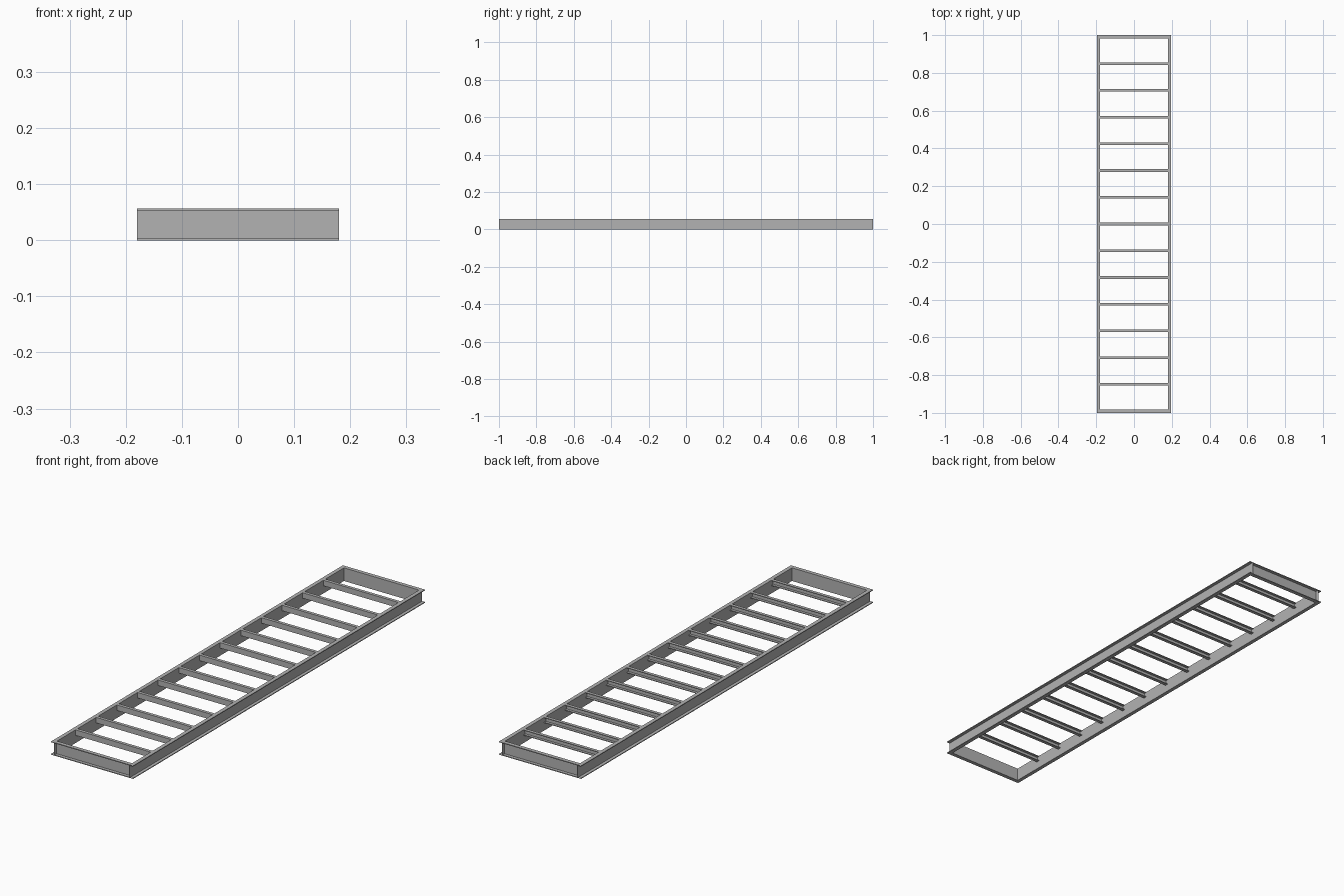
import bpy
import bmesh
from mathutils import Matrix, Vector

cube = bpy.data.objects.get("Cube")
if cube:
    bpy.data.objects.remove(cube, do_unlink=True)

STEEL = (0.45, 0.45, 0.45, 1.0)
steel = bpy.data.materials.new("grey_steel")
steel.use_nodes = True
steel.diffuse_color = STEEL
steel.node_tree.nodes["Principled BSDF"].inputs["Base Color"].default_value = STEEL

HALF_WIDTH = 0.18     # inner face of the side rails
HALF_LENGTH = 1.0
HEIGHT = 0.057
FLANGE = 0.017
RUNG_HEIGHT = 0.024
RUNG_DEPTH = 0.014
RUNG_COUNT = 13
SPACING = 0.1415


def channel(name, length, depth, height, wall, back, opening):
    """Open-ended C channel: 'back' is the middle of its web foot, 'opening' the way its flanges point."""
    profile = [(0, 0), (depth, 0), (depth, wall), (wall, wall),
               (wall, height - wall), (depth, height - wall), (depth, height), (0, height)]
    opening = Vector(opening)
    up = Vector((0, 0, 1))
    along = up.cross(opening)
    bm = bmesh.new()
    rings = [[bm.verts.new(Vector(back) + opening * d + up * z + along * end * length / 2)
              for d, z in profile] for end in (-1, 1)]
    count = len(profile)
    for i in range(count):
        j = (i + 1) % count
        bm.faces.new((rings[0][i], rings[0][j], rings[1][j], rings[1][i]))
    bmesh.ops.recalc_face_normals(bm, faces=bm.faces)
    mesh = bpy.data.meshes.new(name)
    bm.to_mesh(mesh)
    bm.free()
    mesh.materials.append(steel)
    obj = bpy.data.objects.new(name, mesh)
    bpy.context.collection.objects.link(obj)
    return obj


# Side rails, opening outwards
for side, label in ((1, "left"), (-1, "right")):
    channel(label + "_rail", 2 * HALF_LENGTH, FLANGE, HEIGHT, 0.0035,
            (side * HALF_WIDTH, 0, 0), (side, 0, 0))

# End beams, opening outwards between the rails
for side, label in ((1, "back"), (-1, "front")):
    channel(label + "_end_beam", 2 * HALF_WIDTH, FLANGE, HEIGHT, 0.0035,
            (0, side * (HALF_LENGTH - FLANGE), 0), (0, side, 0))

# Shallow rungs, flush with the top and opening to the back
for i in range(RUNG_COUNT):
    y = (i - (RUNG_COUNT - 1) / 2) * SPACING
    channel(f"rung_{i + 1}", 2 * HALF_WIDTH, RUNG_DEPTH, RUNG_HEIGHT, 0.003,
            (0, y - RUNG_DEPTH / 2, HEIGHT - RUNG_HEIGHT), (0, 1, 0))
